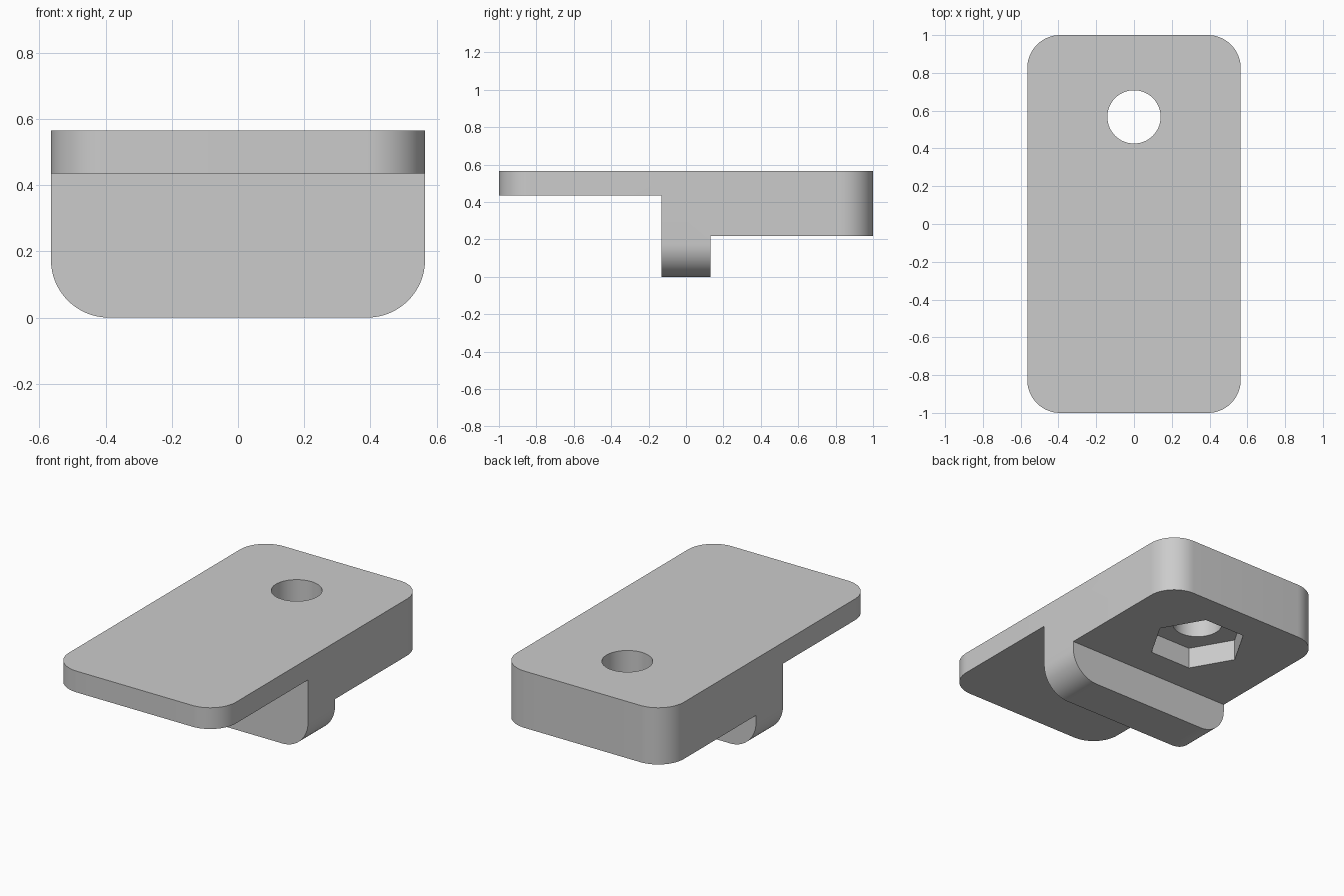
import bpy, bmesh, math

cube = bpy.data.objects.get("Cube")
if cube:
    bpy.data.objects.remove(cube, do_unlink=True)

HALF_W, TOP = 0.565, 0.565
PLATE_Z, BLOCK_Z = 0.435, 0.218
RIB = 0.13
CORNER = 0.174
HOLE_Y, HOLE_R, NUT_R, NUT_DEPTH = 0.567, 0.141, 0.28, 0.13

grey = bpy.data.materials.new("light grey")
grey.use_nodes = True
GREY = (0.6, 0.6, 0.6, 1)
grey.diffuse_color = GREY
grey.node_tree.nodes["Principled BSDF"].inputs["Base Color"].default_value = GREY


def add_object(name, bm):
    bmesh.ops.recalc_face_normals(bm, faces=bm.faces)
    mesh = bpy.data.meshes.new(name)
    bm.to_mesh(mesh)
    bm.free()
    mesh.materials.append(grey)
    obj = bpy.data.objects.new(name, mesh)
    bpy.context.collection.objects.link(obj)
    return obj


# Stepped side profile: thin front plate, locating rib, thick rear block
profile = [(-1, TOP), (-1, PLATE_Z), (-RIB, PLATE_Z), (-RIB, 0),
           (RIB, 0), (RIB, BLOCK_Z), (1, BLOCK_Z), (1, TOP)]
bm = bmesh.new()
left = [bm.verts.new((HALF_W, y, z)) for y, z in profile]
right = [bm.verts.new((-HALF_W, y, z)) for y, z in profile]
bm.faces.new(left)
bm.faces.new(right[::-1])
for i in range(len(profile)):
    bm.faces.new((left[i], left[i - 1], right[i - 1], right[i]))
bmesh.ops.recalc_face_normals(bm, faces=bm.faces)


def is_rounded(edge):
    a, b = (v.co for v in edge.verts)
    if abs(a.x - b.x) > 0.01:
        return False
    upright_end = abs(a.y - b.y) < 0.01 and abs(a.y) > 0.99
    rib_bottom = max(a.z, b.z) < 0.01
    return upright_end or rib_bottom


# Round the plan corners and the lower rib corners
bmesh.ops.bevel(bm, geom=[e for e in bm.edges if is_rounded(e)], offset=CORNER,
                offset_type='OFFSET', segments=16, profile=0.5, affect='EDGES')
body = add_object("clamp_body", bm)


def cut_prism(name, sides, radius, z0, z1):
    """Cut a vertical prism, with one corner on +x, out of the body."""
    bm = bmesh.new()
    rings = [[bm.verts.new((radius * math.cos(math.tau * i / sides),
                            HOLE_Y + radius * math.sin(math.tau * i / sides), z))
              for i in range(sides)] for z in (z0, z1)]
    low, high = rings
    bm.faces.new(low[::-1])
    bm.faces.new(high)
    for i in range(sides):
        bm.faces.new((low[i - 1], low[i], high[i], high[i - 1]))
    cutter = add_object(name, bm)
    cutter.hide_render = True
    mod = body.modifiers.new(name, 'BOOLEAN')
    mod.operation, mod.solver, mod.object = 'DIFFERENCE', 'EXACT', cutter
    bpy.context.view_layer.objects.active = body
    bpy.ops.object.modifier_apply(modifier=name)
    bpy.data.objects.remove(cutter, do_unlink=True)


# Bolt hole and the hexagonal nut pocket beneath it
cut_prism("bolt_hole", 64, HOLE_R, -0.1, TOP + 0.1)
cut_prism("nut_pocket", 6, NUT_R, -0.1, BLOCK_Z + NUT_DEPTH)

bpy.ops.object.select_all(action='DESELECT')
body.select_set(True)
bpy.context.view_layer.objects.active = body
bpy.ops.object.shade_smooth_by_angle(angle=math.radians(30))
